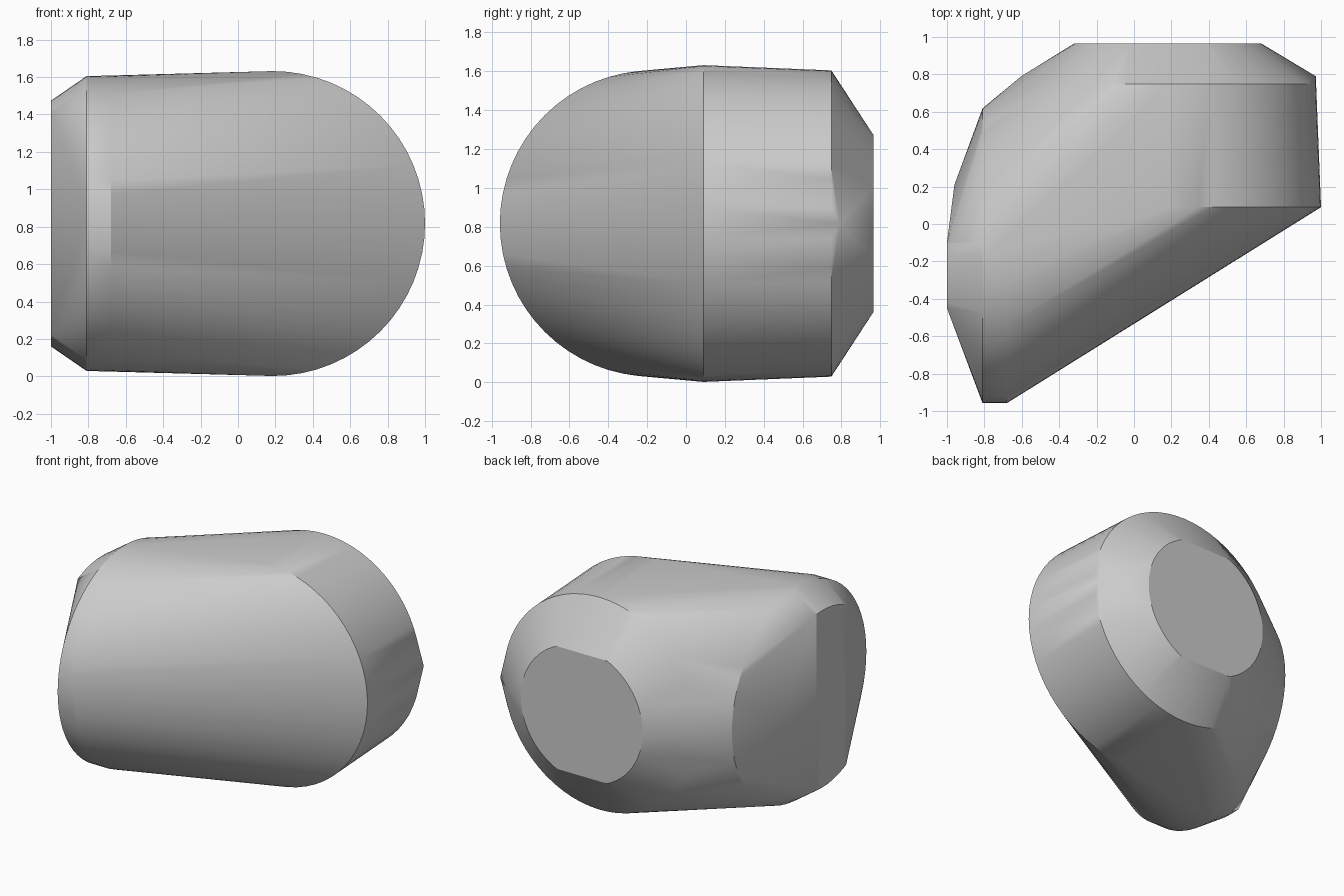
import bpy, bmesh, math
from mathutils import Vector

cube = bpy.data.objects.get("Cube")
if cube:
    bpy.data.objects.remove(cube, do_unlink=True)

MID_Z = 0.817
SEGMENTS = 64


def ring(axis, level, centre, radius, low=-1.0, high=1.0, tall=1.0):
    """Points of a circle across an axis, clipped sideways and in height."""
    points = []
    for i in range(SEGMENTS):
        a = math.tau * i / SEGMENTS
        side = radius * math.cos(a)
        height = radius * math.sin(a)
        if abs(height) > tall:
            height = math.copysign(tall, height)
            side = math.copysign(math.sqrt(radius ** 2 - tall ** 2), side)
        if side < low or side > high:
            side = max(low, min(high, side))
            height = math.copysign(math.sqrt(radius ** 2 - side ** 2), height)
        across = centre + side
        z = MID_Z + height
        points.append(Vector((across, level, z) if axis == "y" else (level, across, z)))
    return points


# Barrel facing the back: wide ring, shoulder ring and clipped end cap
points = ring("y", 0.09, 0.185, 0.815)
points += ring("y", 0.748, 0.185, 0.788)
points += ring("y", 0.965, 0.18, 0.5, tall=0.455)

# Barrel facing the side: short cylinder and narrow end cap
points += ring("x", -0.68, -0.17, 0.788)
points += ring("x", -0.81, -0.17, 0.788)
points += ring("x", -1.0, -0.17, 0.657, low=-0.28, high=0.07)

# Pointed corners halfway up
for x, y in ((0.972, 0.79), (-0.603, 0.79), (-0.96, 0.21)):
    points.append(Vector((x, y, MID_Z)))

# Wrap everything in one convex shell
bm = bmesh.new()
for p in points:
    bm.verts.new(p)
bmesh.ops.remove_doubles(bm, verts=bm.verts[:], dist=0.0005)
bmesh.ops.convex_hull(bm, input=bm.verts[:])
loose = [v for v in bm.verts if not v.link_faces]
bmesh.ops.delete(bm, geom=loose, context="VERTS")
bmesh.ops.dissolve_limit(bm, angle_limit=math.radians(0.3),
                         verts=bm.verts[:], edges=bm.edges[:])
bmesh.ops.recalc_face_normals(bm, faces=bm.faces[:])
mesh = bpy.data.meshes.new("shell")
bm.to_mesh(mesh)
bm.free()
shell = bpy.data.objects.new("shell", mesh)
bpy.context.collection.objects.link(shell)

# Plain grey
grey = bpy.data.materials.new("light grey")
grey.use_nodes = True
grey.diffuse_color = (0.6, 0.6, 0.6, 1)
grey.node_tree.nodes["Principled BSDF"].inputs["Base Color"].default_value = (0.6, 0.6, 0.6, 1)
mesh.materials.append(grey)

# Smooth curves, sharp rims
bpy.ops.object.select_all(action="DESELECT")
shell.select_set(True)
bpy.context.view_layer.objects.active = shell
bpy.ops.object.shade_smooth_by_angle(angle=math.radians(30))
